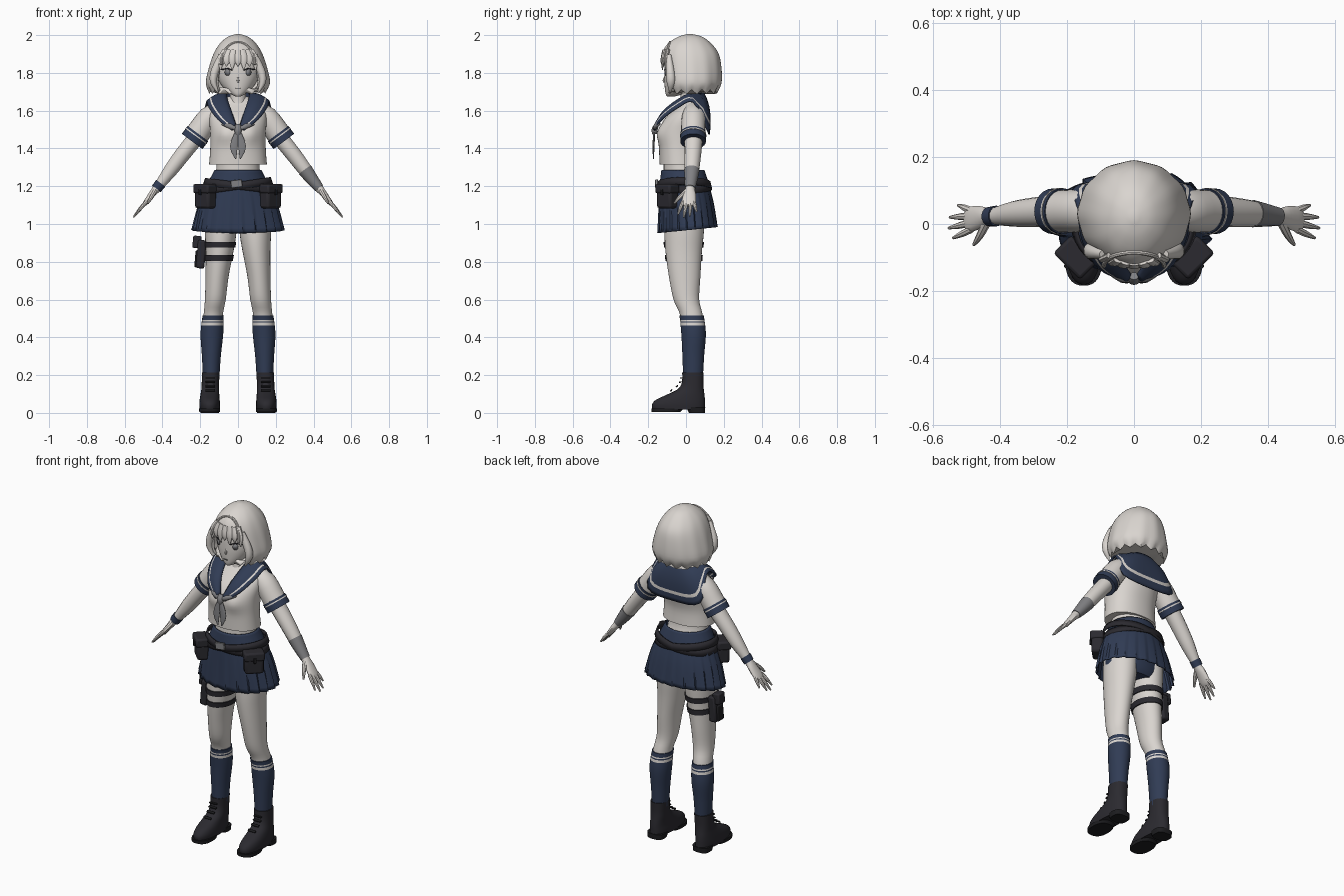
import bpy, bmesh, math
from mathutils import Vector

cube = bpy.data.objects.get("Cube")
if cube:
    bpy.data.objects.remove(cube, do_unlink=True)


def material(name, r, g, b):
    m = bpy.data.materials.new(name)
    m.use_nodes = True
    m.diffuse_color = (r, g, b, 1)
    m.node_tree.nodes["Principled BSDF"].inputs["Base Color"].default_value = (r, g, b, 1)
    return m


PALE = material("warm white", .70, .665, .63)
NAVY = material("navy cloth", .03, .045, .09)
BLACK = material("charcoal leather", .024, .023, .029)
GREY = material("mid grey", .22, .22, .23)
SOLE = material("dark sole", .012, .012, .014)


def finish(name, bm, mats, paint=None, thick=0, bevel=0, subsurf=0):
    bmesh.ops.recalc_face_normals(bm, faces=bm.faces)
    mesh = bpy.data.meshes.new(name)
    bm.to_mesh(mesh)
    bm.free()
    for m in mats if isinstance(mats, list) else [mats]:
        mesh.materials.append(m)
    for f in mesh.polygons:
        f.use_smooth = True
        if paint:
            f.material_index = paint(f.center)
    mesh.set_sharp_from_angle(angle=math.radians(40))
    ob = bpy.data.objects.new(name, mesh)
    bpy.context.scene.collection.objects.link(ob)
    if subsurf:
        ob.modifiers.new("smooth", 'SUBSURF').levels = subsurf
        ob.modifiers["smooth"].render_levels = subsurf
    if thick:
        mod = ob.modifiers.new("thickness", 'SOLIDIFY')
        mod.thickness, mod.offset = thick, 0
    if bevel:
        mod = ob.modifiers.new("round", 'BEVEL')
        mod.width, mod.segments = bevel, 2
    return ob


def skin(name, rings, mats, caps=True, closed=True, drop=None, **kw):
    """Bridge a list of point rings into one surface."""
    bm = bmesh.new()
    vs = [[bm.verts.new(p) for p in ring] for ring in rings]
    n = len(vs[0])
    for a, b in zip(vs, vs[1:]):
        for i in range(n if closed else n - 1):
            j = (i + 1) % n
            bm.faces.new((a[i], a[j], b[j], b[i]))
    if caps and closed:
        bm.faces.new(vs[0])
        bm.faces.new(vs[-1])
    if drop:
        gone = [f for f in bm.faces if drop(f.calc_center_median())]
        bmesh.ops.delete(bm, geom=gone, context='FACES')
    return finish(name, bm, mats, **kw)


def dense(rows, k=4):
    """Smoothly resample rows of numbers."""
    out = []
    for i in range(len(rows) - 1):
        p0, p1, p2, p3 = (rows[min(max(i + d, 0), len(rows) - 1)] for d in (-1, 0, 1, 2))
        for s in range(k):
            t = s / k
            out.append(tuple(b + .5 * t * (c - a + t * (2*a - 5*b + 4*c - d + t * (3*(b - c) + d - a)))
                             for a, b, c, d in zip(p0, p1, p2, p3)))
    return out + [tuple(rows[-1])]


def loft(name, rows, mats, n=32, p=2, k=4, scale=None, dz=None, **kw):
    """Stack horizontal rings; each row is z, centre x, half width, front y, back y."""
    rows, rings = dense(rows, k), []
    for r, (z, xc, rx, yf, yb) in enumerate(rows):
        t, ring = r / (len(rows) - 1), []
        for i in range(n):
            a = 2 * math.pi * i / n
            c, s = (math.copysign(abs(f(a)) ** (2 / p), f(a)) for f in (math.cos, math.sin))
            g = scale(a, t) if scale else 1
            y = (yf + yb) / 2 + g * s * (yb - yf) / 2
            ring.append((xc + g * rx * c, y, z + (dz(a, t, y) if dz else 0)))
        rings.append(ring)
    return skin(name, rings, mats, **kw)


def tube(name, pts, mat, n=14, k=3, side=1, **kw):
    """Sweep ovals on a path; each point is x, y, z, radius along y, other radius."""
    pts, rings = dense([(q[0] * side, *q[1:]) for q in pts], k), []
    for i, q in enumerate(pts):
        t = (Vector(pts[min(i + 1, len(pts) - 1)][:3]) - Vector(pts[max(i - 1, 0)][:3])).normalized()
        u = (Vector((0, 1, 0)) - t * t.y).normalized()
        w = t.cross(u)
        rings.append([Vector(q[:3]) + u * q[3] * math.cos(a) + w * q[4] * math.sin(a)
                      for a in (2 * math.pi * j / n for j in range(n))])
    return skin(name, rings, mat, **kw)


def box(name, at, size, mat, rot=(0, 0, 0), bevel=.008):
    bm = bmesh.new()
    bmesh.ops.create_cube(bm, size=1)
    bmesh.ops.scale(bm, vec=size, verts=bm.verts)
    ob = finish(name, bm, mat, bevel=bevel)
    ob.location, ob.rotation_euler = at, rot
    return ob


# Head, neck and face
loft("head", [(1.675, 0, .012, -.1, -.06), (1.69, 0, .042, -.108, -.01), (1.73, 0, .085, -.113, .06),
              (1.79, 0, .114, -.115, .1), (1.86, 0, .118, -.11, .13), (1.93, 0, .085, -.08, .12),
              (1.96, 0, .03, -.02, .06)], PALE)
loft("neck", [(1.6, 0, .055, -.04, .075), (1.66, 0, .043, -.03, .06), (1.74, 0, .045, -.03, .06)], PALE, n=20)
tube("nose", [(0, -.108, 1.785, .004, .004), (0, -.116, 1.758, .008, .007), (0, -.11, 1.75, .003, .003)], PALE, n=8)


def plate(name, outline, mat, s):
    bm = bmesh.new()
    bm.faces.new([bm.verts.new((s * x, -.011 - .108 * math.sqrt(1 - (x / .117) ** 2), z)) for x, z in outline])
    finish(name, bm, mat, thick=.004)


for s, word in ((1, "left"), (-1, "right")):
    plate(word + "_iris", [(.056 + .014 * math.cos(a), 1.803 + .018 * math.sin(a))
                           for a in (math.pi * i / 6 for i in range(12))], GREY, s)
    plate(word + "_lash_inner", [(.03, 1.812), (.056, 1.821), (.056, 1.827), (.03, 1.817)], BLACK, s)
    plate(word + "_lash_outer", [(.056, 1.821), (.088, 1.814), (.09, 1.82), (.056, 1.827)], BLACK, s)
plate("mouth", [(-.012, 1.717), (.012, 1.717), (.012, 1.72), (-.012, 1.72)], GREY, 1)

# Bobbed hair with fringe, side locks and band
loft("hair", [(1.705, 0, .145, -.10, .16), (1.75, 0, .162, -.12, .181), (1.83, 0, .146, -.125, .18),
              (1.9, 0, .122, -.12, .166), (1.95, 0, .092, -.092, .13), (1.985, 0, .052, -.04, .085),
              (2, 0, .008, .01, .03)], PALE, n=60, thick=.012,
     scale=lambda a, t: 1 + .014 * (1 - t) * math.cos(12 * a),
     dz=lambda a, t, y: max(0, 1 - 5 * t) * .012 * math.cos(15 * a),
     drop=lambda c: c.z < 1.87 and c.y < -.04 and abs(c.x) < .105)
for i in range(7):
    x = (i - 3) * .029
    y = -.125 + 2.5 * x * x
    tip = 1.815 + (.02 if i % 2 else 0)
    tube("fringe_lock", [(x * .75, y + .012, 1.92, .012, .018), (x, y, 1.87, .01, .021),
                         (x * 1.08, y - .002, tip, .002, .002)], PALE, n=10)
for s in (1, -1):
    tube("side_lock", [(.085, -.09, 1.89, .015, .02), (.122, -.083, 1.81, .022, .022),
                       (.13, -.08, 1.75, .022, .018), (.105, -.085, 1.695, .003, .003)], PALE, side=s)
tube("hair_band", [(.09 * math.cos(a), -.125 + .04 * math.sin(a), 1.845 + .118 * math.sin(a), .007, .007)
                   for a in (math.pi * i / 12 for i in range(13))], PALE, n=8)

# Blouse and bare waist
blouse = loft("blouse", [(1.315, 0, .153, -.14, .075), (1.4, 0, .147, -.143, .072), (1.48, 0, .147, -.148, .09),
                         (1.55, 0, .152, -.118, .102), (1.6, 0, .145, -.07, .105), (1.64, 0, .11, -.03, .1),
                         (1.675, 0, .05, -.01, .08)], PALE, n=48, p=2.2)
for v in blouse.data.vertices:
    if v.co.y < -.02:
        v.co.y -= .014 * math.exp(-((abs(v.co.x) - .07) / .04) ** 2 - ((v.co.z - 1.48) / .05) ** 2)
loft("waist", [(1.24, 0, .122, -.12, .085), (1.29, 0, .115, -.118, .07), (1.33, 0, .113, -.118, .065)], PALE)

# Sailor collar: matching inner and outer edges, mirrored, with a stripe
inner = [(.010, -.152, 1.515), (.035, -.105, 1.595), (.055, -.035, 1.655), (.06, .035, 1.69), (.045, .08, 1.695)]
outer = [(.03, -.166, 1.495), (.105, -.13, 1.55), (.152, -.05, 1.612), (.166, .04, 1.645), (.172, .112, 1.5)]
edge = list(zip(inner, outer))
half = [(Vector(a), Vector(b)) for a, b in edge]
flip = lambda v: Vector((-v.x, v.y, v.z))
span = half + [(Vector((0, .092, 1.695)), Vector((0, .122, 1.475)))] + [(flip(a), flip(b)) for a, b in half[::-1]]
span = [(Vector(q[:3]), Vector(q[3:])) for q in dense([(*a, *b) for a, b in span], 4)]
rings = []
for u in (0, .2, .4, .6, .77, .84, .92, 1):
    lift = .016 * math.sin(math.pi * u)
    rings.append([a.lerp(b, u) + Vector((0, lift if a.y > .06 else -lift / 2, lift)) for a, b in span])
collar = skin("sailor_collar", rings, [NAVY, PALE], closed=False, thick=.009)
columns = len(span) - 1
for f in collar.data.polygons:
    f.material_index = int(f.index // columns == 4)

# Neckerchief
tube("scarf_knot", [(0, -.155, 1.525, .012, .014), (0, -.166, 1.5, .016, .02), (0, -.166, 1.475, .012, .014)], GREY)
for s in (1, -1):
    tube("scarf_wing", [(.005, -.163, 1.5, .01, .008), (.04, -.163, 1.517, .01, .014),
                        (.085, -.138, 1.53, .004, .006)], GREY, side=s)
    tube("scarf_tail", [(.004, -.168, 1.49, .006, .01), (.022, -.172, 1.41, .005, .021),
                        (.012, -.172, 1.345, .003, .003)], GREY, side=s)

# Arms, sleeves and hands
for s, word in ((1, "left"), (-1, "right")):
    tube(word + "_arm", [(.15, .04, 1.56, .05, .045), (.225, .04, 1.455, .048, .044), (.3, .035, 1.36, .044, .042),
                         (.36, .03, 1.28, .038, .037), (.425, .022, 1.195, .025, .024),
                         (.455, .02, 1.158, .033, .018), (.49, .014, 1.112, .038, .013),
                         (.502, .013, 1.097, .03, .008)], PALE, side=s)
    tube(word + "_sleeve", [(.09, .045, 1.605, .05, .045), (.15, .04, 1.565, .062, .06), (.205, .038, 1.49, .064, .064),
                            (.235, .038, 1.447, .063, .065)], PALE, n=24, side=s)
    for part, mat, r, a, b in (("_cuff", NAVY, .068, .212, .243), ("_cuff_stripe", PALE, .07, .219, .223)):
        tube(word + part, [(x, .038, 1.479 - (x - .212) * 1.35, r, r) for x in (a, b)], mat, n=24, k=1, side=s)
    for y, tx, ty, tz in ((-.016, .54, -.042, 1.05), (.004, .553, -.012, 1.035),
                          (.024, .55, .02, 1.042), (.04, .525, .056, 1.065)):
        tube(word + "_finger", [(.485, y, 1.118, .011, .01), ((.485 + tx) / 2, (y + ty) / 2, (1.122 + tz) / 2, .01, .009),
                                (tx, ty, tz, .004, .004)], PALE, n=8, side=s)
    tube(word + "_thumb", [(.44, .005, 1.175, .014, .014), (.46, -.035, 1.14, .011, .011),
                           (.478, -.062, 1.108, .005, .005)], PALE, n=8, side=s)
tube("right_wristband", [(.41, .024, 1.215, .031, .031), (.432, .022, 1.186, .029, .029)], NAVY, k=1, side=-1)
tube("left_wrist_wrap", [(.355, .031, 1.287, .041, .04), (.39, .027, 1.24, .035, .034),
                         (.43, .022, 1.19, .028, .026)], GREY)

# Pleated skirt and shorts
loft("skirt", [(1.285, 0, .122, -.128, .095), (1.21, 0, .16, -.137, .118), (1.1, 0, .207, -.142, .144),
               (.967, 0, .24, -.147, .163)], NAVY, n=132, thick=.005, caps=False,
     scale=lambda a, t: 1 + .07 * t * t * ((a / (2 * math.pi) * 22 + .01) % 1 - .5), dz=lambda a, t, y: .1 * y * t)
loft("shorts", [(.95, 0, .15, -.1, .08), (1.0, 0, .178, -.118, .1), (1.15, 0, .17, -.12, .11)], NAVY)

# Crossed belts, buckle and hip pouches
for k in (.15, -.12):
    loft("belt", [(1.183, 0, .183, -.15, .135), (1.222, 0, .17, -.146, .126)], BLACK, n=40, k=1, thick=.008,
         caps=False, dz=lambda a, t, y, k=k: .17 * k * math.cos(a))
box("buckle", (-.008, -.156, 1.213), (.06, .014, .04), GREY, (0, -.12, 0), .003)
for s, word in ((1, "left"), (-1, "right")):
    turn = (0, 0, s * math.radians(45))
    box(word + "_pouch", (s * .172, -.098, 1.145), (.105, .066, .125), BLACK, turn, .014)
    box(word + "_pouch_flap", (s * .174, -.1, 1.187), (.113, .076, .05), BLACK, turn, .01)
    box(word + "_pouch_clasp", (s * .201, -.127, 1.168), (.016, .012, .03), SOLE, turn, .003)

# Legs, socks and boots
leg = [(1.06, .09, .085, -.11, .1), (.95, .092, .083, -.114, .094), (.85, .098, .073, -.108, .084),
       (.72, .111, .061, -.09, .076), (.6, .12, .055, -.066, .07), (.52, .131, .051, -.032, .088),
       (.42, .138, .055, -.02, .1), (.3, .141, .045, -.014, .091), (.18, .142, .038, -.01, .084)]


def around_leg(z0, z1, steps, grow, s):
    """Rows hugging the leg between two heights."""
    fine = dense(leg, 8)
    rows = []
    for i in range(steps + 1):
        z = z0 + (z1 - z0) * i / steps
        a, b = next((a, b) for a, b in zip(fine, fine[1:]) if a[0] >= z >= b[0])
        f = (a[0] - z) / (a[0] - b[0])
        _, x, r, yf, yb = (p + f * (q - p) for p, q in zip(a, b))
        rows.append((z, s * x, r + grow, yf - grow, yb + grow))
    return rows


for s, word in ((1, "left"), (-1, "right")):
    loft(word + "_leg", [(z, s * x, r, yf, yb) for z, x, r, yf, yb in leg], PALE)
    loft(word + "_sock", around_leg(.515, .185, 44, .005, s), [NAVY, PALE], k=1,
         paint=lambda c: int(.482 < c.z < .49 or .465 < c.z < .475))
    loft(word + "_boot", [(.018, s * .15, .053, -.178, .1), (.045, s * .15, .055, -.18, .1),
                          (.07, s * .15, .053, -.158, .1), (.095, s * .149, .05, -.105, .098),
                          (.125, s * .147, .047, -.045, .094), (.16, s * .146, .046, -.022, .092),
                          (.215, s * .144, .047, -.02, .094)], BLACK, p=2.3)
    loft(word + "_boot_sole", [(.004, s * .15, .055, -.182, -.03), (.024, s * .15, .056, -.184, -.01)], SOLE, k=1, p=2.5)
    loft(word + "_boot_heel", [(0, s * .15, .049, .015, .101), (.03, s * .15, .052, .0, .102)], SOLE, k=1, p=3)
    for i in range(4):
        box(word + "_boot_lace", (s * .147, -.024 - .012 * i * i / 2, .185 - .022 * i), (.05, .014, .007), SOLE,
            (.3 * i, 0, 0), .002)

# Thigh holster with two straps
for z in (.905, .835):
    loft("thigh_strap", around_leg(z, z - .03, 2, .006, -1), BLACK, k=1)
box("holster", (-.195, -.005, .84), (.045, .085, .15), BLACK, (0, .08, 0), .01)
box("holster_grip", (-.217, .0, .905), (.045, .06, .065), BLACK, (0, .08, 0), .008)
box("holster_pocket", (-.213, -.005, .815), (.03, .055, .09), SOLE, (0, .08, 0), .006)
